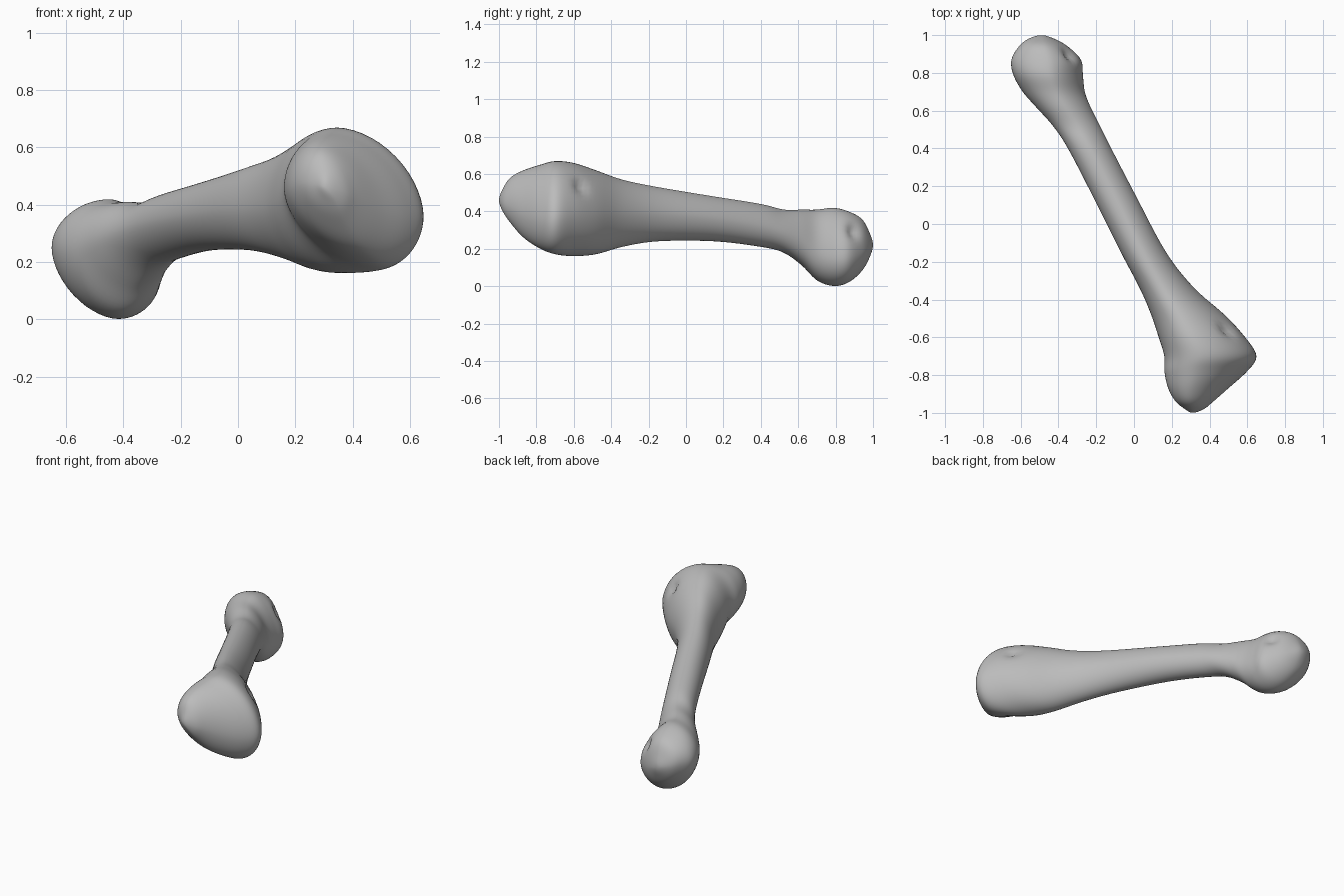
import bpy, bmesh, math
from mathutils import Vector

cube = bpy.data.objects.get("Cube")
if cube:
    bpy.data.objects.remove(cube, do_unlink=True)

# Bone stations in hundredths: y, left edge, right edge, bottom, top
STATIONS = [
    (-100, 31, 31, 46, 46),
    (-98, 27, 37, 40, 52),
    (-94, 22, 42, 34, 58),
    (-87, 18, 50, 26, 62),
    (-78, 16, 60, 20, 65),
    (-70, 16, 65, 17, 67),
    (-60, 13, 59, 16, 66),
    (-48, 9, 48, 17, 62),
    (-34, 3, 32, 21, 57),
    (-15, -7, 17, 24, 53),
    (15, -22, 1, 24, 48),
    (40, -35, -12, 21, 44),
    (52, -43, -18, 18, 41),
    (62, -52, -23, 11, 41),
    (70, -59, -26, 3, 41),
    (79, -64, -27, 0, 42),
    (87, -65, -28, 2, 40),
    (94, -61, -35, 8, 36),
    (98, -56, -42, 15, 29),
    (100, -49, -49, 22, 22),
]

# Where the outline touches its box, in percent: y, left, top, right, bottom
TOUCH = [
    (-80, 57, 38, 35, 72),
    (-55, 50, 40, 45, 50),
    (0, 50, 50, 50, 50),
    (60, 55, 50, 45, 55),
    (80, 60, 52, 36, 60),
]

STEPS = 6      # rings between stations
QUARTER = 14   # points in each quarter of a ring


def catmull(a, b, c, d, t):
    return 0.5 * (2 * b + (c - a) * t + (2 * a - 5 * b + 4 * c - d) * t * t
                  + (3 * b - a - 3 * c + d) * t ** 3)


def mirrored(row):
    """Station beyond a tip, so the end closes as a round cap."""
    y, left, right, low, high = row
    return (y, right, left, high, low)


def touch_points(y):
    if y <= TOUCH[0][0]:
        return TOUCH[0][1:]
    for a, b in zip(TOUCH, TOUCH[1:]):
        if y <= b[0]:
            t = (y - a[0]) / (b[0] - a[0])
            t = t * t * (3 - 2 * t)
            return [p + (q - p) * t for p, q in zip(a[1:], b[1:])]
    return TOUCH[-1][1:]


def ring_points(row):
    """Closed outline made of four rounded quarters."""
    y, left, right, low, high = row
    f_left, f_top, f_right, f_low = [f / 100 for f in touch_points(y)]
    z_left = low + (high - low) * f_left
    z_right = low + (high - low) * f_right
    x_top = left + (right - left) * f_top
    x_low = left + (right - left) * f_low
    corners = [(right, z_right), (x_top, high), (left, z_left), (x_low, low)]
    fullness = [1.75, 2.0, 1.75, 2.0]
    points = []
    for q in range(4):
        (ax, az), (bx, bz) = corners[q], corners[(q + 1) % 4]
        # centre of the quarter: the tangents there are square to the box
        cx, cz = (bx, az) if q % 2 == 0 else (ax, bz)
        for i in range(QUARTER):
            angle = math.pi / 2 * i / QUARTER
            u = math.cos(angle) ** (2 / fullness[q])
            v = math.sin(angle) ** (2 / fullness[q])
            x = cx + (ax - cx) * u + (bx - cx) * v
            z = cz + (az - cz) * u + (bz - cz) * v
            points.append(Vector((x, y, z)) / 100)
    return points


def build_bone():
    rows = [mirrored(STATIONS[1])] + STATIONS + [mirrored(STATIONS[-2])]
    bm = bmesh.new()
    rings = []
    for k in range(1, len(rows) - 2):
        for s in range(STEPS):
            if k == 1 and s == 0:
                continue
            row = [catmull(*values, s / STEPS) for values in zip(*rows[k - 1:k + 3])]
            rings.append([bm.verts.new(p) for p in ring_points(row)])
    count = 4 * QUARTER
    for a, b in zip(rings, rings[1:]):
        for i in range(count):
            j = (i + 1) % count
            bm.faces.new((a[i], a[j], b[j], b[i]))
    # round tips
    for row, ring in ((STATIONS[0], rings[0]), (STATIONS[-1], rings[-1])):
        tip = bm.verts.new(Vector((row[1], row[0], row[3])) / 100)
        for i in range(count):
            bm.faces.new((ring[i], ring[(i + 1) % count], tip))
    bmesh.ops.recalc_face_normals(bm, faces=bm.faces)
    # soften the quarter joins
    for _ in range(3):
        bmesh.ops.smooth_vert(bm, verts=bm.verts, factor=0.4,
                              use_axis_x=True, use_axis_y=True, use_axis_z=True)
    bm.normal_update()
    # small pits on the upper right of both heads
    for pit in (Vector((0.48, -0.57, 0.53)), Vector((-0.35, 0.89, 0.28))):
        centre = min(bm.verts, key=lambda v: (v.co - pit).length).co.copy()
        for v in bm.verts:
            d = (v.co - centre).length
            v.co -= v.normal * 0.025 * math.exp(-(d / 0.04) ** 2)
    mesh = bpy.data.meshes.new("bone")
    bm.to_mesh(mesh)
    bm.free()
    return mesh


# Plain grey material
grey = bpy.data.materials.new("plain grey")
grey.use_nodes = True
colour = (0.5, 0.5, 0.5, 1)
grey.diffuse_color = colour
grey.node_tree.nodes["Principled BSDF"].inputs["Base Color"].default_value = colour

bone = bpy.data.objects.new("bone", build_bone())
bone.data.materials.append(grey)
bpy.context.collection.objects.link(bone)
for polygon in bone.data.polygons:
    polygon.use_smooth = True
